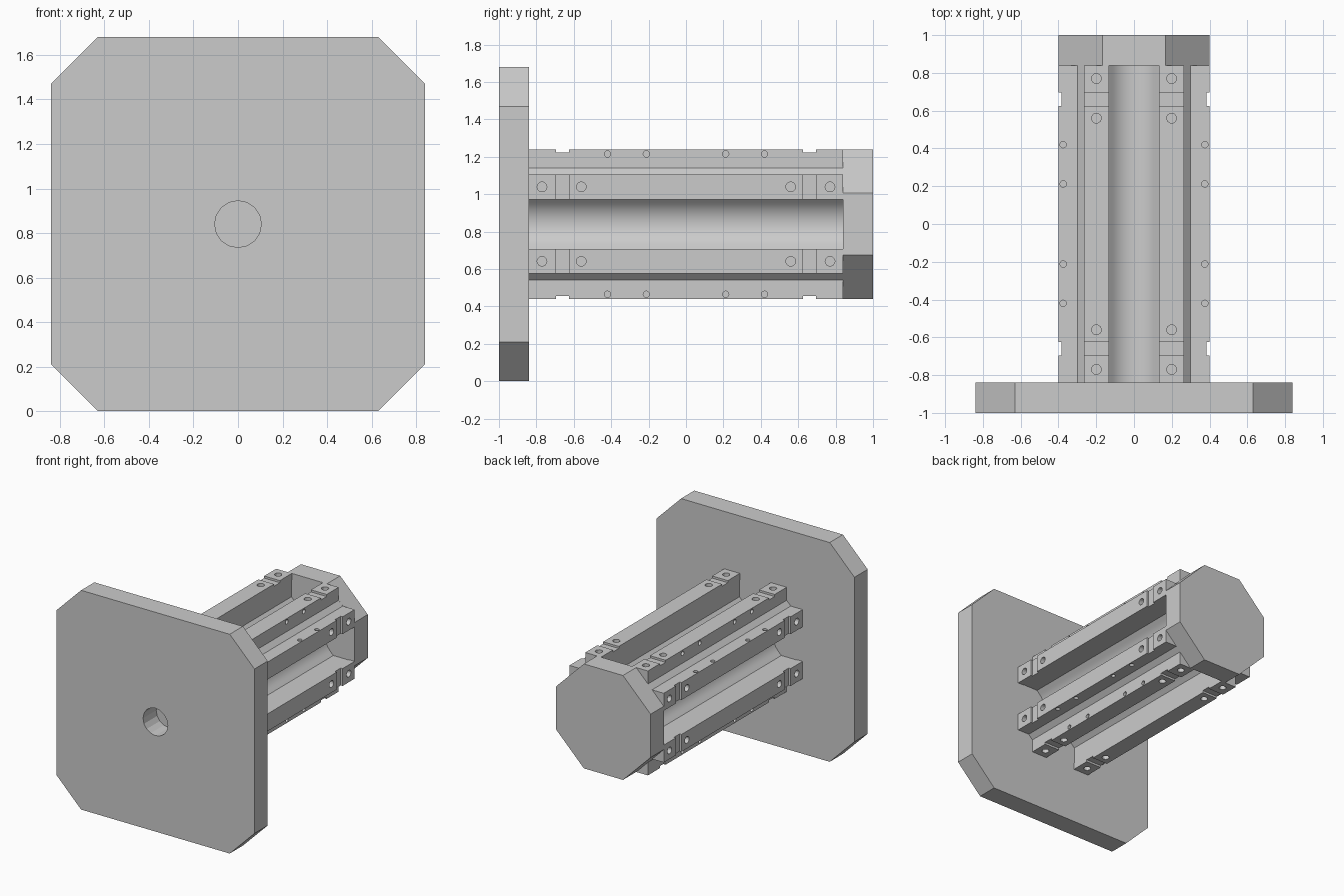
import bpy, bmesh, math
from mathutils import Matrix, Vector

cube = bpy.data.objects.get("Cube")
if cube:
    bpy.data.objects.remove(cube)

CENTRE = Matrix.Translation((0, 0, 0.84))
metal = bpy.data.materials.new("light_grey_metal")
metal.use_nodes = True
GREY = (0.6, 0.6, 0.6, 1)
metal.diffuse_color = GREY
metal.node_tree.nodes["Principled BSDF"].inputs["Base Color"].default_value = GREY


def add_object(name, mesh, matrix=CENTRE):
    obj = bpy.data.objects.new(name, mesh)
    bpy.context.collection.objects.link(obj)
    obj.matrix_world = matrix
    return obj


def to_mesh(name, bm):
    bmesh.ops.recalc_face_normals(bm, faces=bm.faces)
    mesh = bpy.data.meshes.new(name)
    bm.to_mesh(mesh)
    bm.free()
    mesh.materials.append(metal)
    return mesh


def prism(name, outline, y0, y1):
    """Extrude an (x, z) outline along y."""
    bm = bmesh.new()
    face = bm.faces.new([bm.verts.new((x, y0, z)) for x, z in outline])
    ext = bmesh.ops.extrude_face_region(bm, geom=[face])
    moved = [v for v in ext["geom"] if isinstance(v, bmesh.types.BMVert)]
    bmesh.ops.translate(bm, verts=moved, vec=(0, y1 - y0, 0))
    return to_mesh(name, bm)


def add_box(bm, low, high):
    low, high = Vector(low), Vector(high)
    m = Matrix.Translation((low + high) / 2) @ Matrix.Diagonal((*(high - low), 1))
    bmesh.ops.create_cube(bm, size=1, matrix=m)


def add_cylinder(bm, centre, axis, radius, depth, sides):
    turn = Vector((0, 0, 1)).rotation_difference(Vector(axis)).to_matrix().to_4x4()
    bmesh.ops.create_cone(bm, cap_ends=True, segments=sides, radius1=radius,
                          radius2=radius, depth=depth,
                          matrix=Matrix.Translation(centre) @ turn)


def cut(mesh, cutter_bm):
    """Return the mesh with the cutter shapes removed."""
    base = add_object("base", mesh)
    tool = add_object("cutter", to_mesh("cutter", cutter_bm))
    tool.hide_render = True
    mod = base.modifiers.new("cut", "BOOLEAN")
    mod.operation, mod.solver, mod.object = "DIFFERENCE", "EXACT", tool
    graph = bpy.context.evaluated_depsgraph_get()
    result = bpy.data.meshes.new_from_object(base.evaluated_get(graph))
    bpy.data.objects.remove(base)
    bpy.data.objects.remove(tool)
    return result


def octagon(half, flat):
    quarter = [(flat, half), (half, flat)]
    return four_way(quarter)


def four_way(quarter):
    """Repeat a quarter outline clockwise around the axis."""
    points = []
    for _ in range(4):
        points += quarter
        quarter = [(z, -x) for x, z in quarter]
    return points


# Front flange with its centre hole
hole = bmesh.new()
add_cylinder(hole, (0, -0.92, 0), (0, 1, 0), 0.105, 0.4, 16)
plate = cut(prism("plate", octagon(0.84, 0.63), -1, -0.84), hole)
add_object("flange_plate", plate)

# Rear end cap
add_object("end_cap", prism("end_cap", octagon(0.4, 0.166), 0.84, 1))

# Core with a hollow round channel on each side and stepped corners
RADIUS, STEPS = 0.157, 8
sweep = math.asin(0.115 / RADIUS)
arc = [(RADIUS * math.sin(sweep * i / STEPS),
        0.307 - RADIUS * math.cos(sweep * i / STEPS)) for i in range(STEPS + 1)]
half = arc + [(0.135, 0.22), (0.135, 0.35), (0.265, 0.35), (0.265, 0.3)]
quarter = half + [(z, x) for x, z in reversed(half)][:-1]
core = prism("core", four_way(quarter), -0.84, 0.84)
core.shade_smooth()
core.set_sharp_from_angle(angle=math.radians(25))
add_object("channel_core", core)

# Rail: notched bar with face holes and small edge holes
bar = bmesh.new()
add_box(bar, (0.132, -0.84, 0.35), (0.265, 0.84, 0.4))
tools = bmesh.new()
for side in (-1, 1):
    add_box(tools, (0.1, side * 0.66 - 0.035, 0.384), (0.3, side * 0.66 + 0.035, 0.45))
    for y in (0.56, 0.77):
        add_cylinder(tools, (0.199, side * y, 0.39), (0, 0, 1), 0.026, 0.14, 14)
    for y in (0.212, 0.42):
        add_cylinder(tools, (0.265, side * y, 0.375), (1, 0, 0), 0.017, 0.06, 12)
rail = cut(to_mesh("rail", bar), tools)

# A pair of rails on each of the four sides
for i, name in enumerate(("top", "left", "bottom", "right")):
    turn = Matrix.Rotation(i * math.pi / 2, 4, "Y")
    for j in range(2):
        flip = Matrix.Rotation(j * math.pi, 4, "Z")
        add_object(f"{name}_rail_{j + 1}", rail, CENTRE @ turn @ flip)
